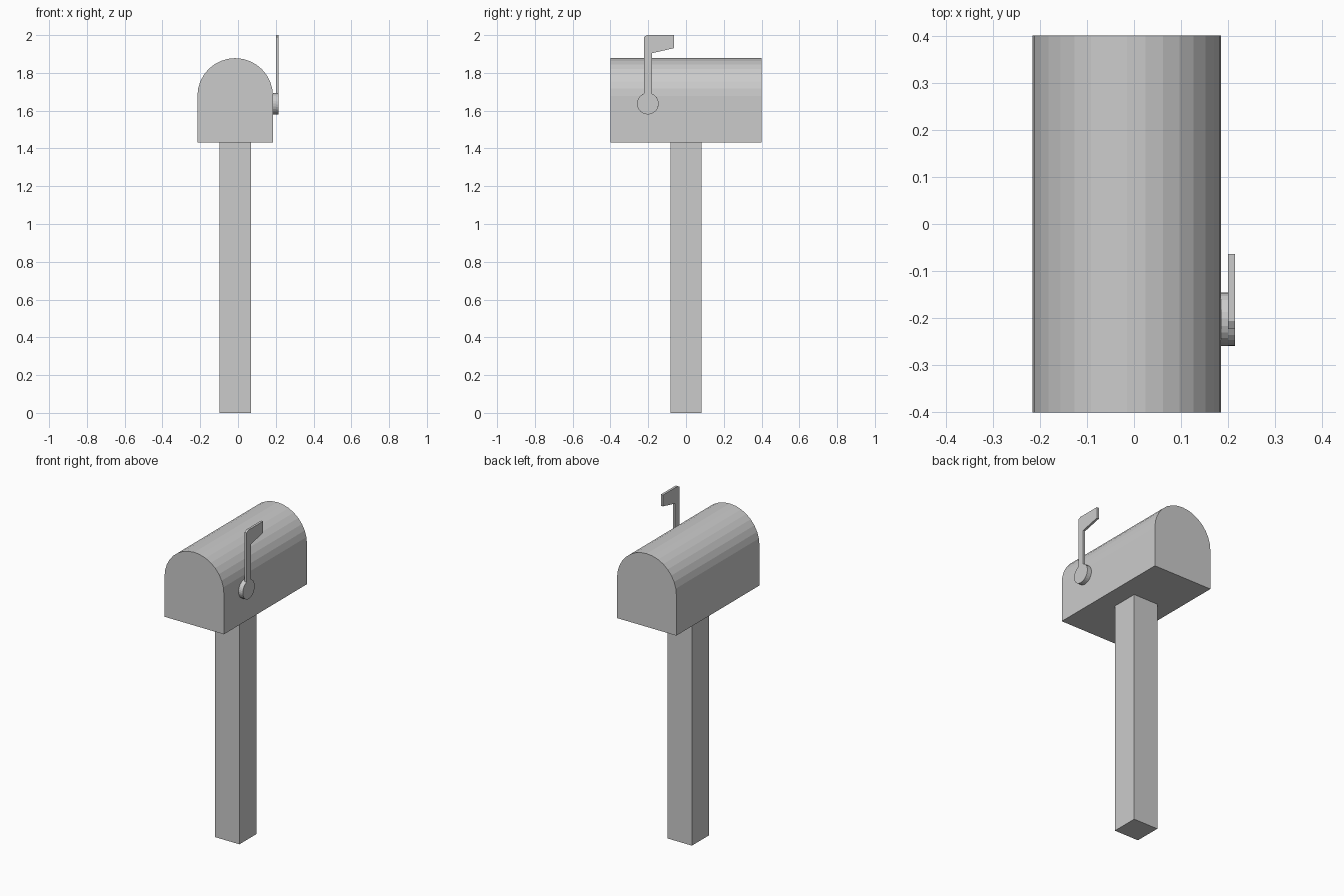
import bpy, bmesh
from math import sin, cos, pi, asin
from mathutils import Vector

if "Cube" in bpy.data.objects:
    bpy.data.objects.remove(bpy.data.objects["Cube"])


def prism(name, outline, axis, start, end):
    """Extrude a 2D outline from start to end along the x, y or z axis."""
    place = {"x": lambda a, b: (start, a, b),
             "y": lambda a, b: (a, start, b),
             "z": lambda a, b: (a, b, start)}[axis]
    bm = bmesh.new()
    face = bm.faces.new([bm.verts.new(place(a, b)) for a, b in outline])
    ext = bmesh.ops.extrude_face_region(bm, geom=[face])
    move = Vector([end - start if c == axis else 0 for c in "xyz"])
    bmesh.ops.translate(bm, vec=move,
                        verts=[g for g in ext["geom"] if isinstance(g, bmesh.types.BMVert)])
    bmesh.ops.recalc_face_normals(bm, faces=bm.faces)
    mesh = bpy.data.meshes.new(name)
    bm.to_mesh(mesh)
    bm.free()
    obj = bpy.data.objects.new(name, mesh)
    bpy.context.collection.objects.link(obj)
    return obj


def arc(cx, cz, r, a0, a1, n):
    steps = [a0 + (a1 - a0) * i / n for i in range(n + 1)]
    return [(cx + r * cos(a), cz + r * sin(a)) for a in steps]


CX = -0.015          # centre line of box and post
BOX_Z = 1.432        # underside of the box
SIDE = CX + 0.2      # right wall of the box

# Square post
h = 0.083
prism("post", [(CX - h, -h), (CX + h, -h), (CX + h, h), (CX - h, h)], "z", 0, BOX_Z)

# Box with a half-round top
body = [(CX - 0.2, BOX_Z), (CX + 0.2, BOX_Z)] + arc(CX, 1.678, 0.2, 0, pi, 16)
prism("mailbox_body", body, "y", -0.4, 0.4)

# Round pivot between the box and the flag
FY, FZ, R, ARM = -0.202, 1.637, 0.057, 0.021
prism("flag_pivot", arc(FY, FZ, R, 0, 2 * pi, 24)[:-1], "x", SIDE, 0.2)

# Flag: disc, arm and slanted banner in one outline
gap = asin(ARM / R)
flag = arc(FY, FZ, R, pi / 2 + gap, 2.5 * pi - gap, 22)
flag += [(FY + ARM, 1.904), (-0.064, 1.931), (-0.064, 2.0),
         (FY - 0.004, 2.0), (FY - ARM, 1.99)]
prism("flag", flag, "x", 0.2, 0.214)
